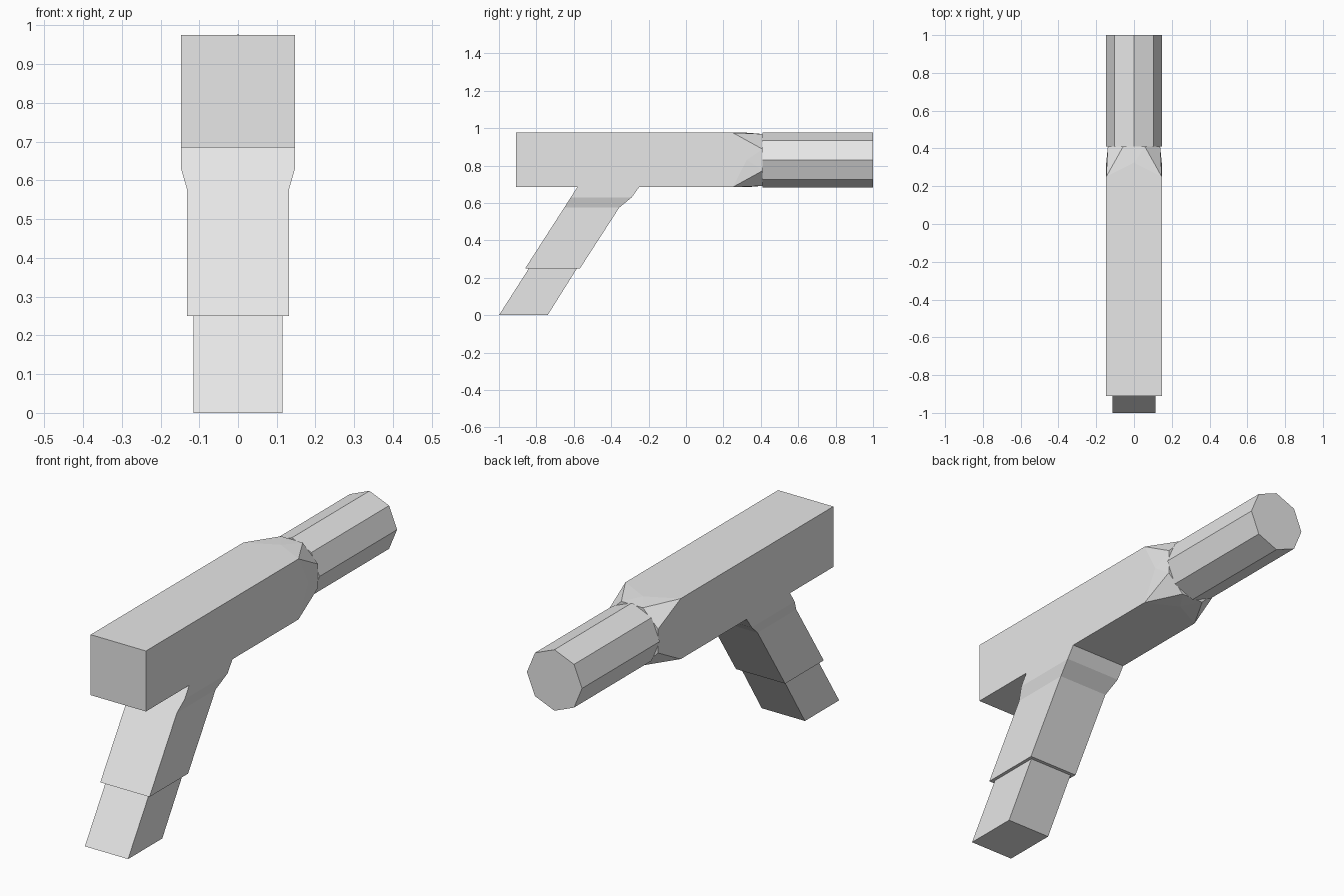
import bpy
import bmesh
import math
from mathutils import Vector

cube = bpy.data.objects.get("Cube")
if cube:
    bpy.data.objects.remove(cube, do_unlink=True)

grey = bpy.data.materials.new("light_grey")
grey.use_nodes = True
grey.diffuse_color = (0.8, 0.8, 0.8, 1)
grey.node_tree.nodes["Principled BSDF"].inputs["Base Color"].default_value = (0.8, 0.8, 0.8, 1)

HALF = 0.147      # half width of the body and barrel radius
AXIS = 0.83       # height of the barrel axis
BODY_END = 0.25   # where the body starts to turn round
NECK_END = 0.41   # where the barrel starts


def finish(name, bm):
    bmesh.ops.recalc_face_normals(bm, faces=bm.faces)
    mesh = bpy.data.meshes.new(name)
    bm.to_mesh(mesh)
    bm.free()
    mesh.materials.append(grey)
    obj = bpy.data.objects.new(name, mesh)
    bpy.context.collection.objects.link(obj)
    return obj


def ring_points(radius, y, count, start):
    turns = [start + math.tau * i / count for i in range(count)]
    return [Vector((radius * math.cos(a), y, AXIS + radius * math.sin(a))) for a in turns]


def loft(name, rings):
    """Skin a stack of equal rings and cap both ends."""
    bm = bmesh.new()
    loops = [[bm.verts.new(p) for p in ring] for ring in rings]
    count = len(loops[0])
    for a, b in zip(loops, loops[1:]):
        for i in range(count):
            j = (i + 1) % count
            bm.faces.new((a[i], a[j], b[j], b[i]))
    bm.faces.new(loops[0])
    bm.faces.new(loops[-1])
    return finish(name, bm)


# Body: square box whose front end turns into an octagon
bm = bmesh.new()
square = [(1, 1), (-1, 1), (-1, -1), (1, -1)]
rear, front = [[bm.verts.new((x * HALF, y, AXIS + z * HALF * 0.99)) for x, z in square]
               for y in (-0.91, BODY_END)]
sides = [(0, 1), (-1, 0), (0, -1), (1, 0)]
mids = [bm.verts.new((x * HALF, 0.325, AXIS + z * HALF * 0.99)) for x, z in sides]
octagon = [bm.verts.new(p) for p in ring_points(0.15, NECK_END, 8, math.pi / 8)]
bm.faces.new(rear)
bm.faces.new(octagon)
for i in range(4):
    j = (i + 1) % 4
    # octagon vertices: two beside each corner, two beside each side middle
    near, far = octagon[2 * i + 1], octagon[(2 * i + 2) % 8]
    bm.faces.new((rear[i], rear[j], front[j], mids[i], front[i]))
    bm.faces.new((front[i], mids[i], near))
    bm.faces.new((mids[i], far, near))
    bm.faces.new((mids[i], front[j], far))
    bm.faces.new((front[i], near, octagon[2 * i]))
finish("body", bm)

# Barrel: octagon with its corners on the axes
loft("barrel", [ring_points(HALF, y, 8, 0) for y in (NECK_END, 1.0)])


# Grip: slanted rectangular sections given as (height, front y, back y, half width)
def grip_part(name, sections):
    loft(name, [[(-w, y0, z), (w, y0, z), (w, y1, z), (-w, y1, z)]
                for z, y0, y1, w in sections])


grip_part("grip", [
    (0.686, -0.58, -0.25, HALF),
    (0.63, -0.616, -0.29, HALF),
    (0.575, -0.651, -0.357, 0.131),
    (0.25, -0.86, -0.567, 0.131),
])
grip_part("grip_base", [
    (0.25, -0.84, -0.583, 0.115),
    (0.0, -1.0, -0.74, 0.115),
])
